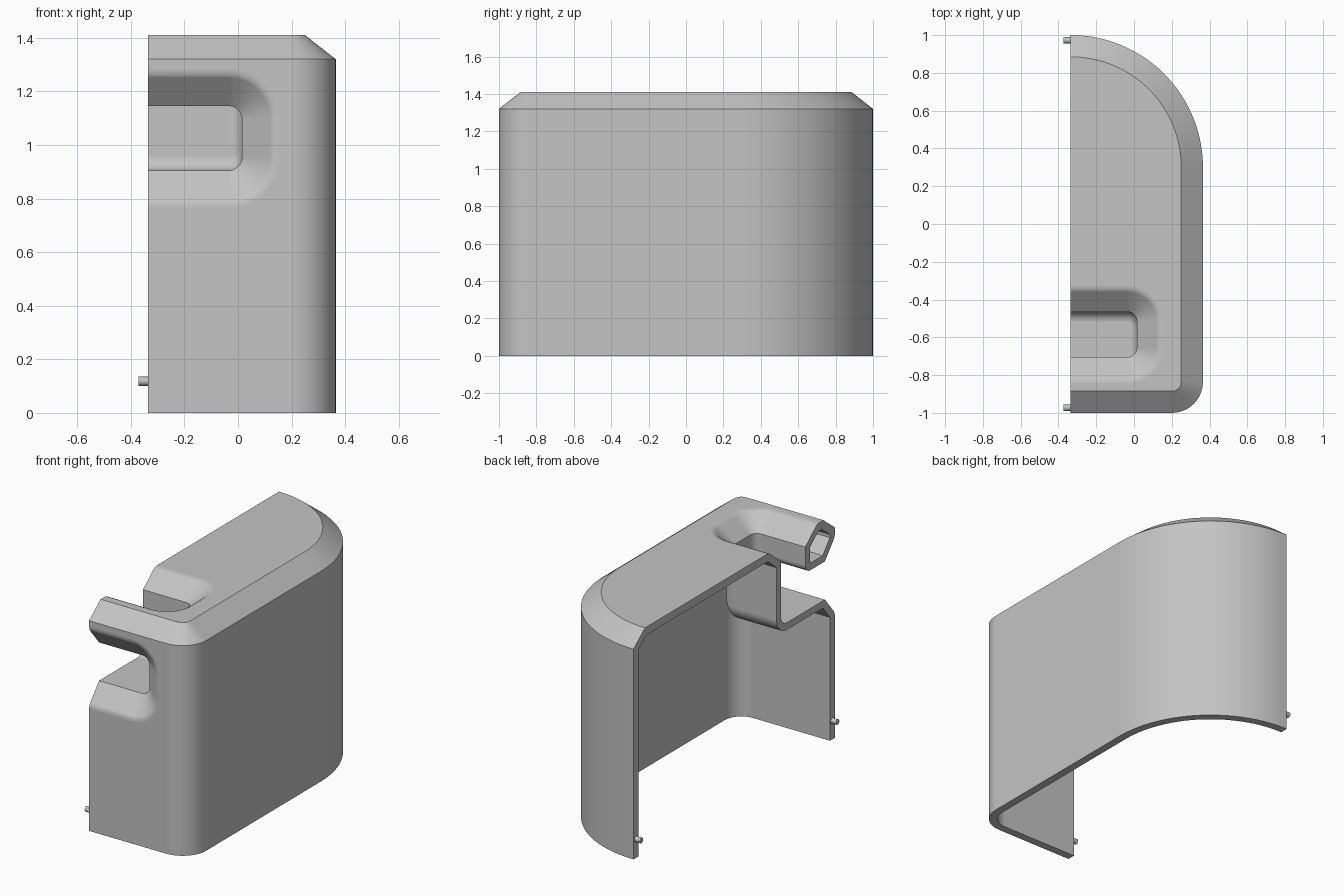
import bpy, bmesh
from math import sin, cos, pi, radians
from mathutils import Vector

cube = bpy.data.objects.get("Cube")
if cube:
    bpy.data.objects.remove(cube, do_unlink=True)

CUT_X = -0.335          # plane where the half casing is open
SIDE_X = 0.365
WALL = 0.05
TOP, SHOULDER = 1.41, 1.32
BACK_R, FRONT_R = 0.7, 0.165

grey = bpy.data.materials.new("plain grey")
grey.use_nodes = True
grey.diffuse_color = (0.55, 0.55, 0.55, 1)
grey.node_tree.nodes["Principled BSDF"].inputs["Base Color"].default_value = (0.55, 0.55, 0.55, 1)


def add_object(name, bm):
    bmesh.ops.recalc_face_normals(bm, faces=bm.faces)
    mesh = bpy.data.meshes.new(name)
    bm.to_mesh(mesh)
    bm.free()
    mesh.materials.append(grey)
    obj = bpy.data.objects.new(name, mesh)
    bpy.context.collection.objects.link(obj)
    return obj


def loft(name, rings):
    """Skin closed rings of equal length and cap both ends."""
    bm = bmesh.new()
    loops = [[bm.verts.new(p) for p in ring] for ring in rings]
    for a, b in zip(loops, loops[1:]):
        for i in range(len(a)):
            j = (i + 1) % len(a)
            bm.faces.new((a[i], a[j], b[j], b[i]))
    bm.faces.new(loops[0])
    bm.faces.new(loops[-1])
    return add_object(name, bm)


def cylinder(name, radius, start, end):
    start, end = Vector(start), Vector(end)
    axis = end - start
    bm = bmesh.new()
    bmesh.ops.create_cone(bm, cap_ends=True, segments=20, radius1=radius,
                          radius2=radius, depth=axis.length)
    turn = axis.to_track_quat('Z', 'Y').to_matrix()
    for v in bm.verts:
        v.co = turn @ v.co + (start + end) / 2
    return add_object(name, bm)


def subtract(target, cutter):
    """Cut one solid from another and discard the cutter."""
    cutter.hide_render = True
    mod = target.modifiers.new("cut", 'BOOLEAN')
    mod.operation = 'DIFFERENCE'
    mod.solver = 'EXACT'
    mod.object = cutter
    graph = bpy.context.evaluated_depsgraph_get()
    graph.update()
    result = bpy.data.meshes.new_from_object(target.evaluated_get(graph))
    target.modifiers.clear()
    target.data = result
    bpy.data.objects.remove(cutter, do_unlink=True)


def outline(inset, z, left):
    """Footprint: straight cut side, tight front corner, wide round back."""
    pts = [(left, -1 + inset, z)]
    r = FRONT_R - inset
    cx, cy = SIDE_X - FRONT_R, -1 + FRONT_R
    for i in range(13):
        a = pi / 2 * i / 12
        pts.append((cx + r * sin(a), cy - r * cos(a), z))
    r = BACK_R - inset
    for i in range(33):
        a = pi / 2 * i / 32
        pts.append((CUT_X + r * cos(a), 1 - BACK_R + r * sin(a), z))
    if left < CUT_X:
        pts.append((left, 1 - inset, z))
    else:
        pts[0] = (CUT_X, -1 + inset, z)
    return pts


def slot_ring(grow, inner, outer):
    """Rounded slot section spanning from the inner to the outer side of the bend."""
    half, end, r = 0.12 + grow, 0.015 + grow, 0.05 + grow
    flat = [(-0.5, -half)]
    for side in (-1, 1):
        for i in range(11):
            a = pi / 2 * i / 10
            a = a if side < 0 else pi / 2 - a
            flat.append((end - r + r * sin(a), side * (half - r + r * cos(a))))
    flat.append((-0.5, half))
    ring = []
    for x, w in flat:
        t = (w / half + 1) / 2
        ring.append((x, inner[0] + (outer[0] - inner[0]) * t,
                     inner[1] + (outer[1] - inner[1]) * t))
    return ring


def grip_slot(name, offset):
    """Flared passage that enters the front, turns and leaves through the top."""
    k = offset * 1.562
    mouth = [(-0.05, 0.18 + k)]
    if not offset:      # softened lip on the visible side
        mouth = [(-0.05, 0.2), (0, 0.141), (0.005, 0.1193), (0.012, 0.1056)]
    mouth.append(((0.12 + k - offset) / 1.2, offset))
    y0, z0 = -0.585, 1.025
    rings = []
    for depth, g in mouth:
        h = 0.12 + g
        rings.append(slot_ring(g, (depth - 1, z0 + h), (depth - 1, z0 - h)))
    ri, ro = 0.05 - offset, 0.055 + offset
    for i in range(9):
        a = pi / 2 * i / 8
        rings.append(slot_ring(offset,
                               (-0.755 + ri * sin(a), 1.195 - ri * cos(a)),
                               (-0.52 + ro * sin(a), 0.96 - ro * cos(a))))
    for depth, g in reversed(mouth):
        h = 0.12 + g
        rings.append(slot_ring(g, (y0 - h, TOP - depth), (y0 + h, TOP - depth)))
    return loft(name, rings)


# Outer casing with the grip slot that leaves the handle bar
casing = loft("casing_shell", [outline(0, 0, CUT_X), outline(0, SHOULDER, CUT_X),
                               outline(0.115, TOP, CUT_X)])
subtract(casing, grip_slot("slot_cutter", 0))

# Hollow interior that keeps a wall around the slot
cavity = loft("cavity_cutter", [outline(WALL, -0.1, -0.45), outline(WALL, 1.2956, -0.45),
                                outline(0.1323, TOP - WALL, -0.45)])
subtract(cavity, grip_slot("slot_wall_cutter", 0.045))
subtract(casing, cavity)

# Locating holes in the bottom rim
for x, y in ((-0.18, -0.975), (0.34, -0.34), (0.34, -0.02), (0.045, 0.858)):
    subtract(casing, cylinder("hole_cutter", 0.016, (x, y, -0.05), (x, y, 0.04)))

# Locating pins on the open side
pins = [cylinder(name, 0.017, (-0.372, y, 0.118), (-0.32, y, 0.118))
        for name, y in (("front_pin", -0.973), ("back_pin", 0.973))]

# Smooth curved areas, crisp edges
bpy.ops.object.select_all(action='DESELECT')
for obj in [casing] + pins:
    obj.select_set(True)
bpy.context.view_layer.objects.active = casing
bpy.ops.object.shade_smooth_by_angle(angle=radians(30))
weighted = casing.modifiers.new("flat_face_normals", 'WEIGHTED_NORMAL')
weighted.keep_sharp = True
weighted.weight = 100
